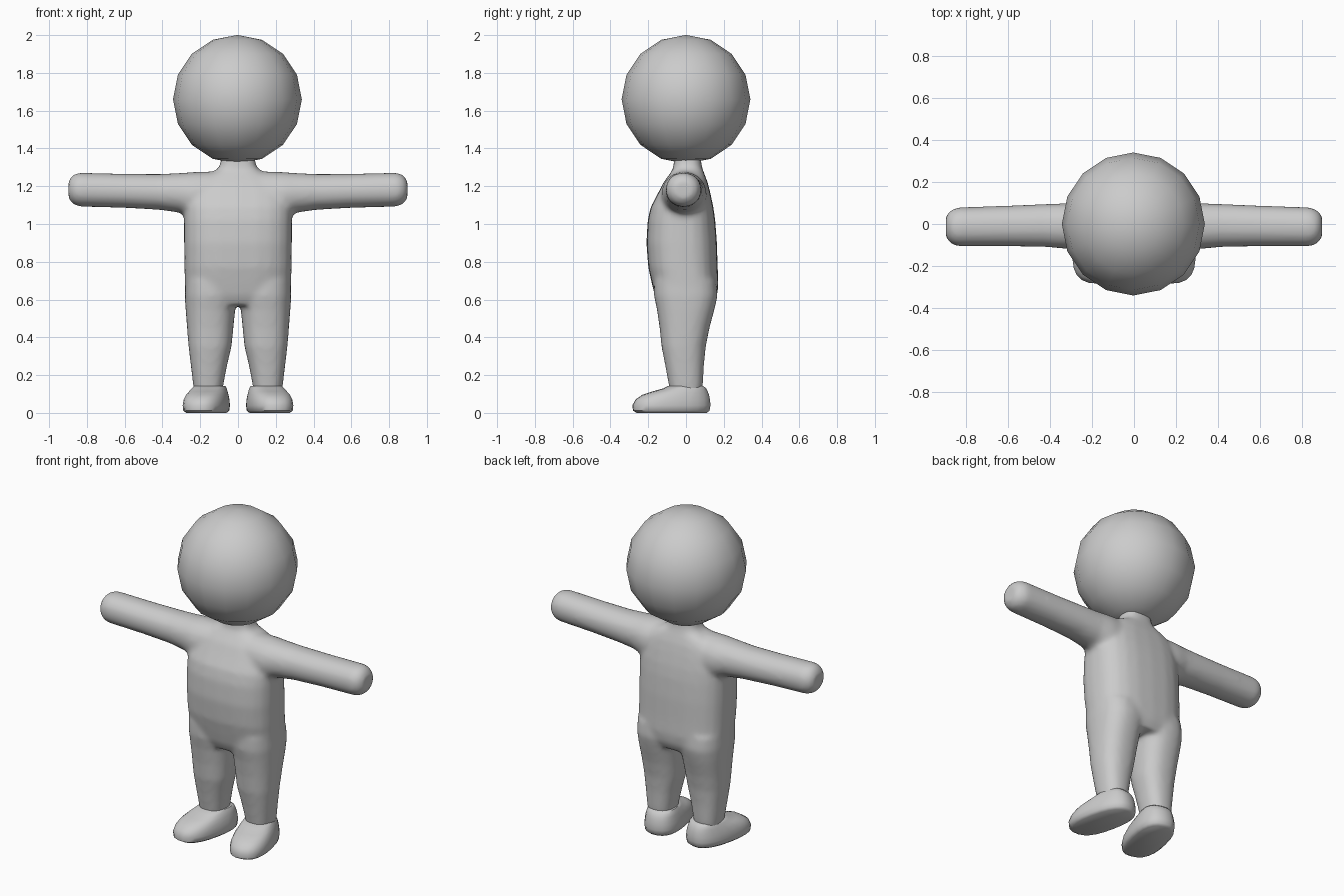
import bpy, bmesh, math
from mathutils import Vector, Matrix

if "Cube" in bpy.data.objects:
    bpy.data.objects.remove(bpy.data.objects["Cube"])

grey = bpy.data.materials.new("light grey")
grey.diffuse_color = (0.6, 0.6, 0.6, 1)
grey.use_nodes = True
grey.node_tree.nodes["Principled BSDF"].inputs["Base Color"].default_value = grey.diffuse_color


def ring(a0, a1, b0, b1, n, power):
    """Rounded-box outline inside the given bounds."""
    pts = []
    for i in range(n):
        t = 2 * math.pi * i / n
        c, s = math.cos(t), math.sin(t)
        u = math.copysign(abs(c) ** (2 / power), c)
        v = math.copysign(abs(s) ** (2 / power), s)
        pts.append(((a0 + a1) / 2 + u * (a1 - a0) / 2, (b0 + b1) / 2 + v * (b1 - b0) / 2))
    return pts


def loft(bm, sections, place, n=24, power=2.4):
    """Closed tube through sections (position, a0, a1, b0, b1)."""
    rows = [[bm.verts.new(place(a, b, p)) for a, b in ring(a0, a1, b0, b1, n, power)]
            for p, a0, a1, b0, b1 in sections]
    for r, q in zip(rows, rows[1:]):
        for i in range(n):
            j = (i + 1) % n
            bm.faces.new((r[i], r[j], q[j], q[i]))
    bm.faces.new(rows[0])
    bm.faces.new(rows[-1])


def finish(name, bm):
    bmesh.ops.recalc_face_normals(bm, faces=bm.faces)
    me = bpy.data.meshes.new(name)
    bm.to_mesh(me)
    bm.free()
    me.materials.append(grey)
    ob = bpy.data.objects.new(name, me)
    bpy.context.collection.objects.link(ob)
    return ob


def shade(ob, angle):
    bpy.ops.object.select_all(action='DESELECT')
    ob.select_set(True)
    bpy.context.view_layer.objects.active = ob
    bpy.ops.object.shade_smooth_by_angle(angle=math.radians(angle))


# Head
bm = bmesh.new()
bmesh.ops.create_uvsphere(bm, u_segments=16, v_segments=8, radius=0.341,
                          matrix=Matrix.Translation((-0.003, 0, 1.66)))
shade(finish("head", bm), 60)

# Torso and neck: z, x range, y range
torso = [(0.57, -0.25, 0.25, -0.14, 0.14), (0.62, -0.28, 0.28, -0.165, 0.165),
         (0.68, -0.282, 0.282, -0.18, 0.172), (0.77, -0.284, 0.284, -0.2, 0.168),
         (0.9, -0.286, 0.286, -0.21, 0.164), (1.02, -0.286, 0.286, -0.203, 0.155),
         (1.09, -0.286, 0.286, -0.187, 0.145), (1.16, -0.275, 0.275, -0.15, 0.13),
         (1.22, -0.24, 0.24, -0.12, 0.115), (1.26, -0.18, 0.18, -0.09, 0.1),
         (1.285, -0.115, 0.115, -0.072, 0.09), (1.31, -0.095, 0.095, -0.066, 0.083),
         (1.38, -0.085, 0.085, -0.06, 0.075)]
# Leg: z, x range, y range
leg = [(0.09, 0.085, 0.23, -0.08, 0.08), (0.15, 0.077, 0.238, -0.092, 0.09),
       (0.25, 0.058, 0.25, -0.11, 0.095), (0.35, 0.034, 0.262, -0.13, 0.105),
       (0.45, 0.024, 0.27, -0.14, 0.125), (0.55, 0.014, 0.278, -0.155, 0.152),
       (0.62, 0.0, 0.282, -0.17, 0.168), (0.7, 0.0, 0.28, -0.17, 0.16)]
# Arm: x, y range, z range
arm = [(0.1, -0.13, 0.11, 1.0, 1.28), (0.24, -0.13, 0.11, 1.03, 1.275),
       (0.31, -0.12, 0.1, 1.06, 1.27), (0.42, -0.11, 0.096, 1.075, 1.265),
       (0.6, -0.107, 0.088, 1.085, 1.266), (0.84, -0.107, 0.08, 1.092, 1.272),
       (0.875, -0.094, 0.066, 1.105, 1.26), (0.897, -0.065, 0.04, 1.135, 1.23)]

# Body, fused and softened into one skin
bm = bmesh.new()
loft(bm, torso, lambda a, b, p: (a, b, p), power=2.7)
for s in (1, -1):
    loft(bm, leg, lambda a, b, p: (s * a, b, p), power=2.4)
    loft(bm, arm, lambda a, b, p: (s * p, a, b), power=2.1)
body = finish("body", bm)
remesh = body.modifiers.new("fuse", 'REMESH')
remesh.mode = 'VOXEL'
remesh.voxel_size = 0.014
soften = body.modifiers.new("soften", 'SMOOTH')
soften.factor = 0.5
soften.iterations = 8
bpy.context.view_layer.objects.active = body
body.select_set(True)
for m in ("fuse", "soften"):
    bpy.ops.object.modifier_apply(modifier=m)
shade(body, 60)

# Shoes, turned slightly outwards: z, x range, y range
shoe = [(0.0, -0.095, 0.095, -0.265, 0.11), (0.012, -0.11, 0.11, -0.285, 0.125),
        (0.04, -0.113, 0.113, -0.288, 0.13), (0.07, -0.11, 0.11, -0.272, 0.127),
        (0.095, -0.103, 0.103, -0.235, 0.122), (0.113, -0.096, 0.096, -0.18, 0.115),
        (0.13, -0.088, 0.088, -0.12, 0.105), (0.143, -0.08, 0.08, -0.092, 0.09)]
for side, s in (("left", 1), ("right", -1)):
    turn = Matrix.Rotation(s * math.radians(13), 3, 'Z')
    base = Vector((s * 0.15, 0, 0))
    bm = bmesh.new()
    loft(bm, shoe, lambda a, b, p: base + turn @ Vector((a, b, p)), power=2.5)
    shade(finish(side + "_shoe", bm), 50)
